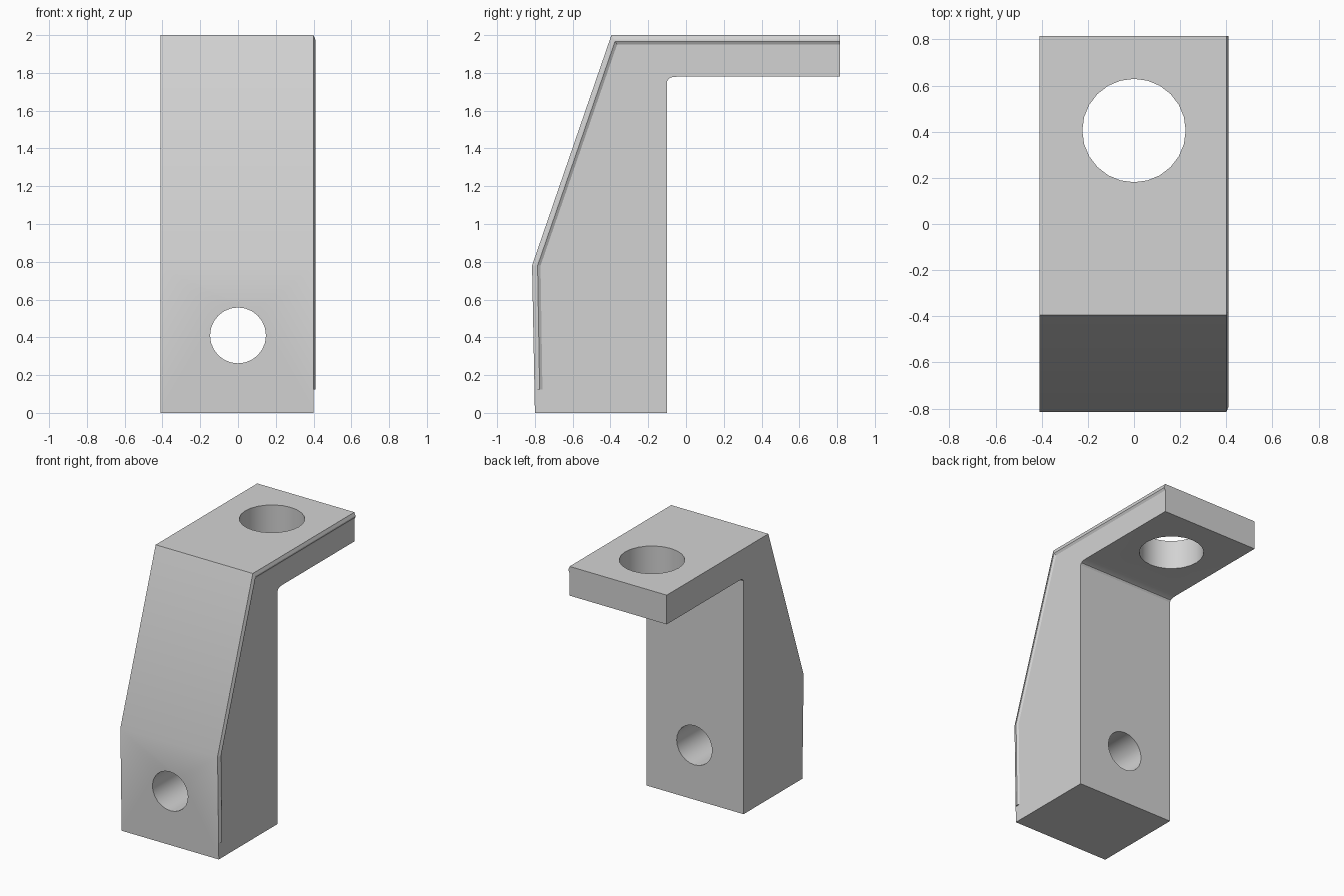
import bpy
import bmesh
from math import radians

default = bpy.data.objects.get("Cube")
if default:
    bpy.data.objects.remove(default, do_unlink=True)

# Single flat colour
grey = bpy.data.materials.new("light grey")
grey.use_nodes = True
grey.diffuse_color = (0.65, 0.65, 0.65, 1)
grey.node_tree.nodes["Principled BSDF"].inputs["Base Color"].default_value = (0.65, 0.65, 0.65, 1)


def finish(bm, name):
    bmesh.ops.recalc_face_normals(bm, faces=bm.faces)
    mesh = bpy.data.meshes.new(name)
    bm.to_mesh(mesh)
    bm.free()
    mesh.materials.append(grey)
    obj = bpy.data.objects.new(name, mesh)
    bpy.context.collection.objects.link(obj)
    return obj


def select_only(obj):
    bpy.ops.object.select_all(action="DESELECT")
    obj.select_set(True)
    bpy.context.view_layer.objects.active = obj


def drill(obj, location, radius, depth, rotation):
    bpy.ops.mesh.primitive_cylinder_add(vertices=24, radius=radius, depth=depth,
                                        location=location, rotation=rotation)
    cutter = bpy.context.object
    cutter.hide_render = True
    cutter.data.materials.append(grey)
    mod = obj.modifiers.new("hole", "BOOLEAN")
    mod.operation = "DIFFERENCE"
    mod.solver = "EXACT"
    mod.object = cutter
    select_only(obj)
    bpy.ops.object.modifier_apply(modifier=mod.name)
    bpy.data.objects.remove(cutter, do_unlink=True)


# Bracket body: side outline (y, z) extruded along x
LEFT, RIGHT = -0.41, 0.40
outline = [(-0.80, 0), (-0.10, 0), (-0.10, 1.755), (-0.092, 1.769), (-0.075, 1.777),
           (-0.045, 1.78), (0.815, 1.78), (0.815, 2), (-0.395, 2), (-0.815, 0.78)]
bm = bmesh.new()
face = bm.faces.new([bm.verts.new((LEFT, y, z)) for y, z in outline])
extruded = bmesh.ops.extrude_face_region(bm, geom=[face])["geom"]
bmesh.ops.translate(bm, vec=(RIGHT - LEFT, 0, 0),
                    verts=[v for v in extruded if isinstance(v, bmesh.types.BMVert)])
body = finish(bm, "bracket_body")

# Post hole runs front to back, arm hole runs vertically
drill(body, (0, -0.45, 0.41), 0.148, 1.2, (radians(90), 0, 0))
drill(body, (0, 0.405, 1.9), 0.224, 0.6, (0, 0, 0))
select_only(body)
bpy.ops.object.shade_smooth_by_angle(angle=radians(25))

# Thin raised bead that follows the outer edge of one side
outer = [(0.815, 2), (-0.395, 2), (-0.815, 0.78), (-0.803, 0.125)]
inner = [(0.815, 1.95), (-0.365, 1.95), (-0.77, 0.78), (-0.76, 0.125)]
section = [(0.03, 0), (0.45, 0.009), (0.65, 0.01), (1, 0)]
bm = bmesh.new()
rows = []
for (y0, z0), (y1, z1) in zip(outer, inner):
    rows.append([bm.verts.new((RIGHT + h, y0 + (y1 - y0) * t, z0 + (z1 - z0) * t))
                 for t, h in section])
for a, b in zip(rows, rows[1:]):
    for i in range(len(section) - 1):
        bm.faces.new((a[i], a[i + 1], b[i + 1], b[i]))
    bm.faces.new((a[-1], a[0], b[0], b[-1]))
bm.faces.new(rows[0])
bm.faces.new(rows[-1])
finish(bm, "edge_bead")
